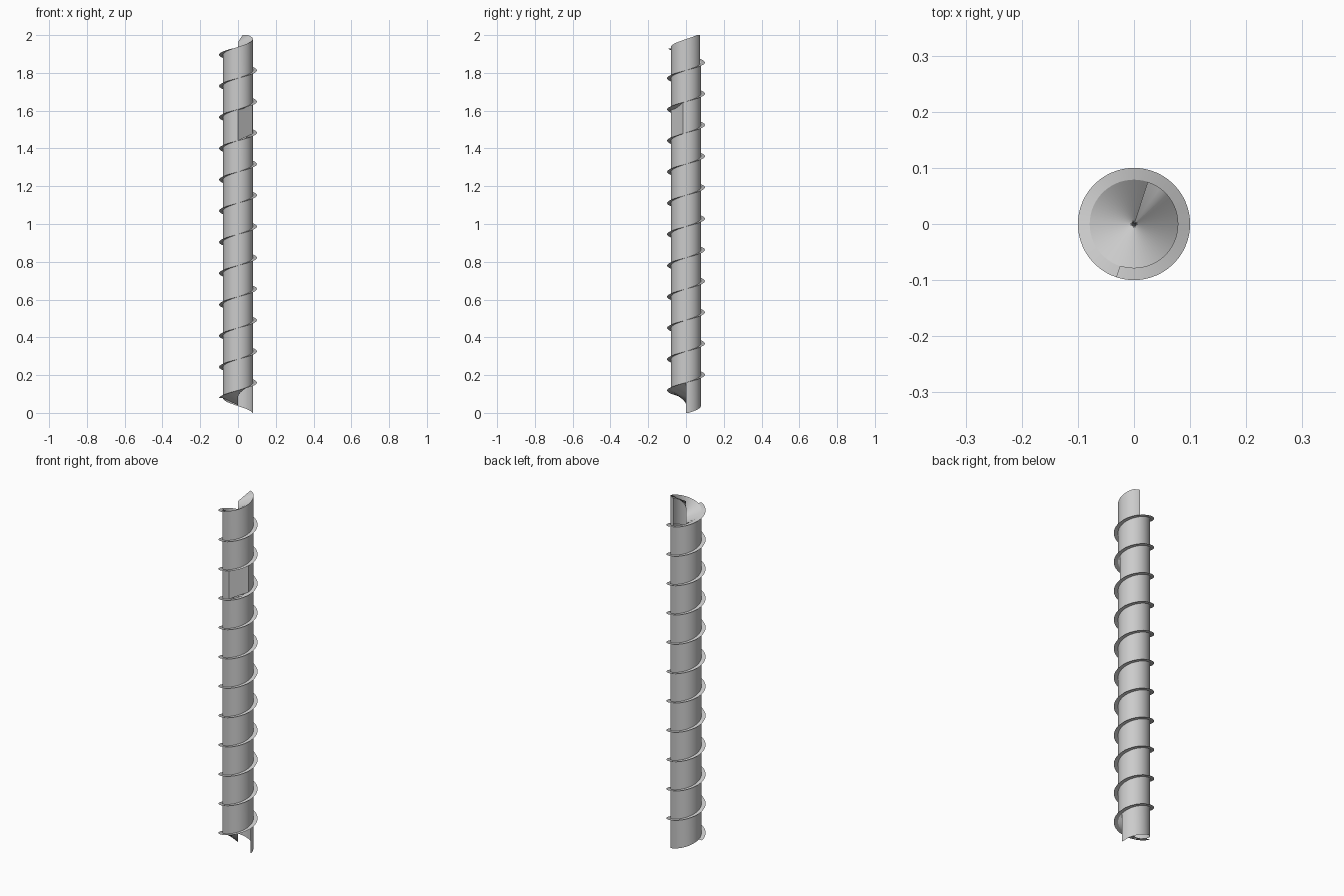
import bpy, bmesh, math

cube = bpy.data.objects.get("Cube")
if cube:
    bpy.data.objects.remove(cube, do_unlink=True)

STEPS = 60            # segments per turn
PITCH = 0.1653        # rise per turn
R_WALL, R_RIM = 0.079, 0.1
DIP = 0.037           # how far the ramp sinks at the axis
WALL_END = 672        # last wall step
DENT_START, DENT_END = 8 * STEPS + 45, 8 * STEPS + 58

grey = bpy.data.materials.new("light_grey")
grey.use_nodes = True
grey.diffuse_color = (0.6, 0.6, 0.6, 1)
grey.node_tree.nodes["Principled BSDF"].inputs["Base Color"].default_value = (0.6, 0.6, 0.6, 1)


def height(step):
    return min(max(PITCH * step / STEPS - 0.005, 0.0), 2.0)


def point(step, radius, drop=0.0):
    a = 2 * math.pi * step / STEPS
    return (radius * math.cos(a), radius * math.sin(a), height(step) - drop)


def finish(name, bm, smooth=True):
    bmesh.ops.remove_doubles(bm, verts=bm.verts[:], dist=0.00001)
    mesh = bpy.data.meshes.new(name)
    bm.to_mesh(mesh)
    bm.free()
    mesh.materials.append(grey)
    obj = bpy.data.objects.new(name, mesh)
    bpy.context.collection.objects.link(obj)
    if smooth:
        bpy.ops.object.select_all(action='DESELECT')
        obj.select_set(True)
        bpy.context.view_layer.objects.active = obj
        bpy.ops.object.shade_smooth_by_angle(angle=math.radians(35))
    return obj


def strip(name, edges_at, steps):
    """Ribbon of quads swept along the helix, one per step."""
    bm = bmesh.new()
    for s in steps:
        a, b = edges_at(s)
        d, c = edges_at(s + 1)
        bm.faces.new([bm.verts.new(p) for p in (a, d, c, b)])
    return finish(name, bm)


# Tube wall: each segment reaches from one ramp level to the next
strip("tube_wall",
      lambda s: (point(s, R_WALL), point(s + STEPS, R_WALL)),
      [s for s in range(WALL_END) if not DENT_START <= s < DENT_END])

# Spiral ramp inside the tube, sunk towards the axis
strip("spiral_ramp",
      lambda s: (point(s, R_WALL), point(s, 0, DIP)),
      range(STEPS // 2, WALL_END + STEPS))

# Flange outside the tube
strip("outer_flange",
      lambda s: (point(s, R_RIM), point(s, R_WALL)),
      range(STEPS // 2, WALL_END + STEPS // 2))

# Dented wall panel: flat triangles across the curve
low_a, top_a = point(DENT_START, R_WALL), point(DENT_START + STEPS, R_WALL)
low_b, top_b = point(DENT_END, R_WALL), point(DENT_END + STEPS, R_WALL)
apex = (low_b[0], low_b[1], 1.53)
bm = bmesh.new()
for tri in ((low_a, apex, top_a), (low_a, low_b, apex), (top_a, apex, top_b)):
    bm.faces.new([bm.verts.new(p) for p in tri])
finish("dented_panel", bm, smooth=False)
